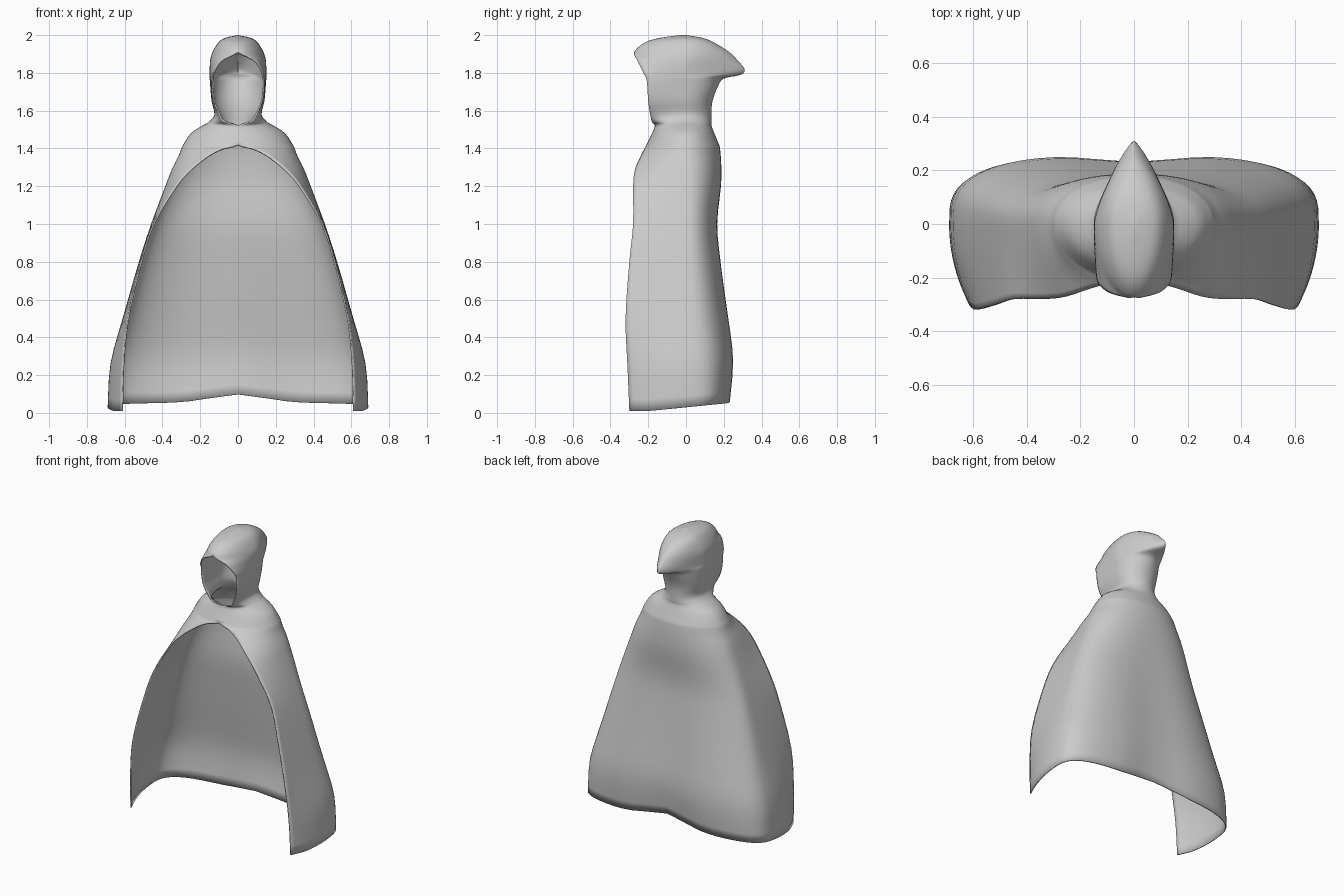
import bpy
import math

cube = bpy.data.objects.get("Cube")
if cube:
    bpy.data.objects.remove(cube)

# Level sections: height, opening half width, front y, side half width, back y
CLOAK = [
    (0.01, 0.615, -0.30, 0.69, 0.24),
    (0.25, 0.61, -0.31, 0.675, 0.26),
    (0.5, 0.585, -0.32, 0.61, 0.235),
    (0.8, 0.515, -0.30, 0.525, 0.195),
    (1.0, 0.45, -0.28, 0.46, 0.175),
    (1.2, 0.33, -0.28, 0.385, 0.19),
    (1.29, 0.25, -0.27, 0.35, 0.19),
    (1.36, 0.16, -0.24, 0.315, 0.185),
    (1.4, 0.08, -0.22, 0.3, 0.18),
    (1.42, 0, -0.21, 0.29, 0.175),
    (1.48, 0, -0.18, 0.25, 0.15),
]
HOOD = [
    (1.52, 0, -0.165, 0.19, 0.135),
    (1.54, 0.07, -0.18, 0.155, 0.135),
    (1.58, 0.1, -0.19, 0.125, 0.135),
    (1.65, 0.13, -0.2, 0.14, 0.14),
    (1.73, 0.14, -0.205, 0.147, 0.17),
    (1.77, 0.138, -0.21, 0.15, 0.2),
    (1.79, 0.135, -0.22, 0.15, 0.29),
    (1.82, 0.123, -0.235, 0.15, 0.31),
    (1.87, 0.085, -0.26, 0.147, 0.27),
    (1.91, 0, -0.275, 0.135, 0.23),
    (1.96, 0, -0.22, 0.105, 0.15),
    (1.985, 0, -0.14, 0.07, 0.09),
    (2, 0, -0.03, 0, 0),
]
STEPS, FRONT, BACK = 3, 12, 16


def spline(rows, i, t):
    """Catmull-Rom blend between rows i and i + 1."""
    a, b, c, d = (rows[min(max(i + k, 0), len(rows) - 1)] for k in (-1, 0, 1, 2))
    return [0.5 * (2 * q + (r - p) * t + (2 * p - 5 * q + 4 * r - s) * t * t
                   + (3 * q - p - 3 * r + s) * t ** 3)
            for p, q, r, s in zip(a, b, c, d)]


def half_ring(z, open_x, front, side, back):
    """Points on the left half of one level, from the front edge to the back."""
    open_x, side = max(open_x, 0), max(side, 0)
    points = []
    # Front quarter, trimmed at the opening
    start = math.acos(min(open_x / side, 0.995)) if side > 1e-4 else math.pi / 2
    for j in range(FRONT):
        a = start * (1 - j / FRONT)
        points.append((side * math.cos(a), front * math.sin(a) / math.sin(start)))
    # Back quarter: boxy at the hem, pointed at the hood tip
    power = 0.6 + 0.25 * z if z < 1.5 else 1 + 4 * max(0, back - 0.16)
    for j in range(BACK + 1):
        a = math.pi / 2 * j / BACK
        points.append((side * max(math.cos(a), 0) ** power, back * math.sin(a) ** power))
    # Soft fold down the middle of the back, and an uneven hem
    fold = max(0, 1 - z / 1.4)
    lift = max(0, 1 - z / 0.6)
    ring = []
    for x, y in points:
        if abs(x) < 1e-4:
            x = 0
        middle = math.exp(-(x / 0.2) ** 2) if y > 0 else 0
        rise = lift * (0.1 * max(0, y + 0.2) + 0.045 * middle)
        ring.append((x, y - 0.035 * fold * middle, z + rise))
    return ring


# Cloak and hood as one lofted sheet
rows = CLOAK + HOOD
levels = [spline(rows, i, s / STEPS) for i in range(len(rows) - 1) for s in range(STEPS)]
levels.append(rows[-1])
rings = [half_ring(*level) for level in levels]
n = len(rings[0])
verts = [p for ring in rings for p in ring]
faces = [(i * n + j, i * n + j + 1, (i + 1) * n + j + 1, (i + 1) * n + j)
         for i in range(len(rings) - 1) for j in range(n - 1)]
mesh = bpy.data.meshes.new("hooded_cloak")
mesh.from_pydata(verts, [], faces)
cloak = bpy.data.objects.new("hooded_cloak", mesh)
bpy.context.collection.objects.link(cloak)

# Grey cloth
cloth = bpy.data.materials.new("grey_cloth")
cloth.use_nodes = True
grey = (0.6, 0.6, 0.6, 1)
cloth.diffuse_color = grey
cloth.node_tree.nodes["Principled BSDF"].inputs["Base Color"].default_value = grey
mesh.materials.append(cloth)

# Right half and cloth thickness
mirror = cloak.modifiers.new("right_half", "MIRROR")
mirror.merge_threshold = 0.0005
thickness = cloak.modifiers.new("cloth_thickness", "SOLIDIFY")
thickness.thickness = 0.008
thickness.offset = -1

bpy.context.view_layer.objects.active = cloak
cloak.select_set(True)
bpy.ops.object.shade_smooth_by_angle(angle=math.radians(50))
